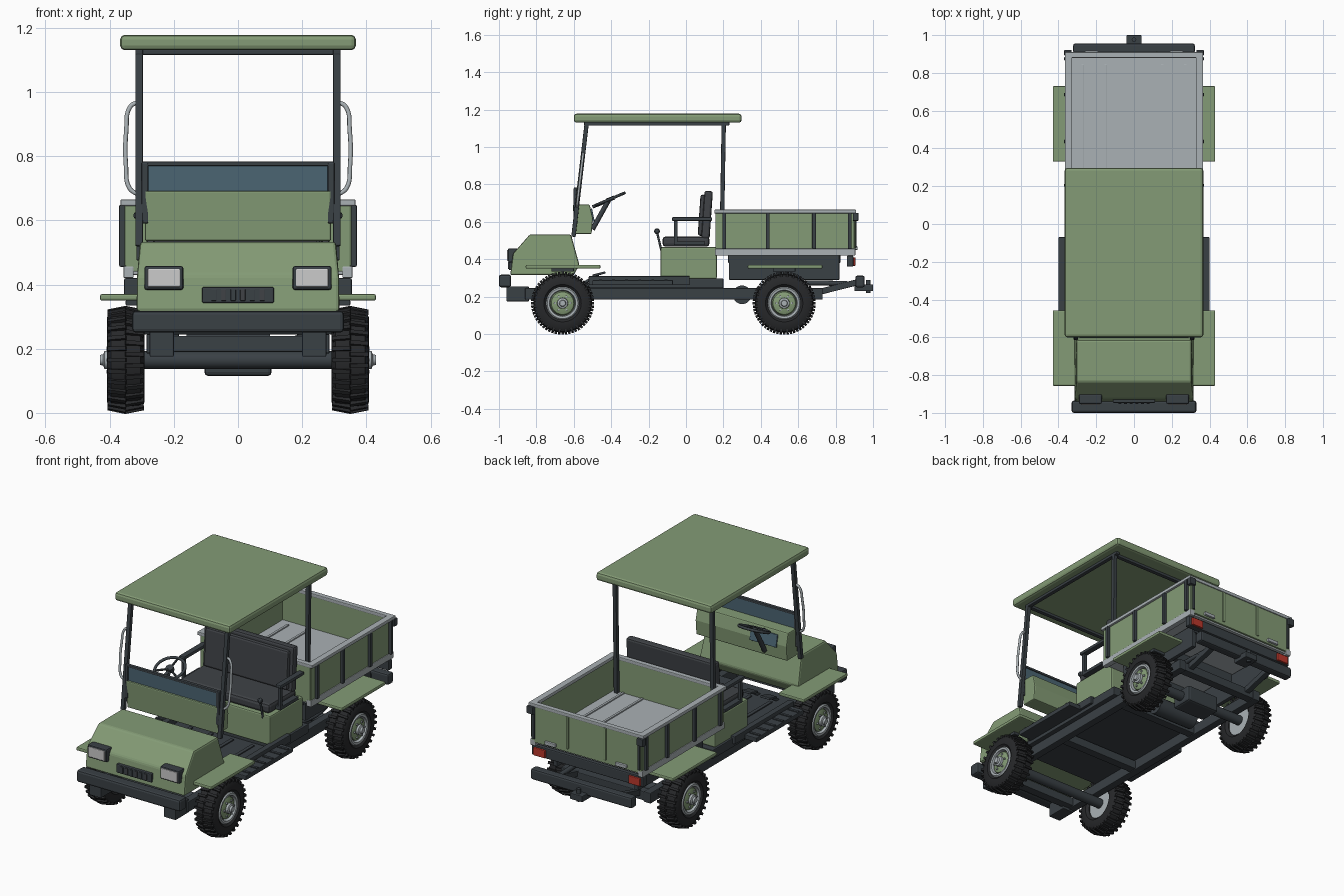
import bpy, bmesh, math
from mathutils import Vector, Matrix

if "Cube" in bpy.data.objects:
    bpy.data.objects.remove(bpy.data.objects["Cube"])

def mat(name, c):
    m = bpy.data.materials.new(name)
    m.diffuse_color = (*c, 1)
    m.use_nodes = True
    m.node_tree.nodes["Principled BSDF"].inputs["Base Color"].default_value = m.diffuse_color
    return m

GREEN = mat("green_paint", (0.23, 0.33, 0.18))
DARK = mat("dark_metal", (0.042, 0.052, 0.06))
PAD = mat("seat_vinyl", (0.05, 0.055, 0.062))
TYRE = mat("rubber", (0.02, 0.021, 0.023))
STEEL = mat("steel", (0.40, 0.44, 0.46))
GLASS = mat("blue_glass", (0.07, 0.13, 0.17))
LENS = mat("lens", (0.65, 0.66, 0.64))
RED = mat("red_lens", (0.5, 0.04, 0.025))

def finish(name, bm, m, bevel=0.0, smooth=False):
    bmesh.ops.recalc_face_normals(bm, faces=bm.faces)
    me = bpy.data.meshes.new(name)
    bm.to_mesh(me)
    bm.free()
    ob = bpy.data.objects.new(name, me)
    bpy.context.collection.objects.link(ob)
    me.materials.append(m)
    if bevel:
        b = ob.modifiers.new("bevel", "BEVEL")
        b.width, b.segments, b.limit_method = bevel, 2, "ANGLE"
    if smooth:
        bpy.ops.object.select_all(action="DESELECT")
        ob.select_set(True)
        bpy.context.view_layer.objects.active = ob
        bpy.ops.object.shade_smooth_by_angle(angle=math.radians(35))
    return ob

def box(name, x, y, z, m, bevel=0.004, rot=0):
    """Box from (min, max) ranges, optionally tilted about x."""
    bm = bmesh.new()
    bmesh.ops.create_cube(bm, size=1)
    c = Vector((sum(x) / 2, sum(y) / 2, sum(z) / 2))
    M = (Matrix.Translation(c) @ Matrix.Rotation(rot, 4, "X")
         @ Matrix.Diagonal((abs(x[1] - x[0]), y[1] - y[0], z[1] - z[0], 1)))
    bm.transform(M)
    return finish(name, bm, m, bevel)

def pair(name, x, y, z, m, bevel=0.004, rot=0):
    for s, side in ((-1, "left"), (1, "right")):
        box(f"{name}_{side}", (s * x[0], s * x[1]), y, z, m, bevel, rot)

def prism(name, prof, hw, m, bevel=0.006, x=0, top_scale=1):
    """Extrude a (y, z) profile across x; upper points can be narrower."""
    bm = bmesh.new()
    zm = max(p[1] for p in prof)
    rows = [[bm.verts.new((x + s * hw * (top_scale if z > zm - 0.03 else 1), y, z)) for y, z in prof] for s in (-1, 1)]
    for r in rows:
        bm.faces.new(r)
    n = len(prof)
    for i in range(n):
        j = (i + 1) % n
        bm.faces.new((rows[0][i], rows[0][j], rows[1][j], rows[1][i]))
    return finish(name, bm, m, bevel)

def rod(name, p, q, r, m, n=16, square=False):
    """Straight round or square bar between two points."""
    p, q = Vector(p), Vector(q)
    d = q - p
    bm = bmesh.new()
    if square:
        bmesh.ops.create_cube(bm, size=1)
        bm.transform(Matrix.Diagonal((2 * r, 2 * r, d.length, 1)))
    else:
        bmesh.ops.create_cone(bm, segments=n, radius1=r, radius2=r, depth=d.length, cap_ends=True)
    up = Vector((0, 0, 1)).rotation_difference(d).to_matrix().to_4x4()
    bm.transform(Matrix.Translation((p + q) / 2) @ up)
    return finish(name, bm, m, 0.003 if square else 0, not square)

def tube(name, pts, r, m, cyclic=False):
    cu = bpy.data.curves.new(name, "CURVE")
    cu.dimensions, cu.bevel_depth, cu.bevel_resolution = "3D", r, 2
    cu.resolution_u, cu.use_fill_caps = 5, True
    sp = cu.splines.new("BEZIER")
    sp.bezier_points.add(len(pts) - 1)
    for b, p in zip(sp.bezier_points, pts):
        b.co, b.handle_left_type, b.handle_right_type = p, "AUTO", "AUTO"
    sp.use_cyclic_u = cyclic
    cu.materials.append(m)
    ob = bpy.data.objects.new(name, cu)
    bpy.context.collection.objects.link(ob)

def lathe(name, prof, loc, s, m, n=40):
    """Revolve (x, radius) profile about the x axis; s flips the side."""
    bm = bmesh.new()
    vs = [bm.verts.new((s * x, 0, r)) for x, r in prof]
    es = [bm.edges.new(e) for e in zip(vs, vs[1:])]
    bmesh.ops.spin(bm, geom=vs + es, cent=(0, 0, 0), axis=(1, 0, 0), angle=2 * math.pi, steps=n)
    bmesh.ops.remove_doubles(bm, verts=bm.verts, dist=1e-5)
    bm.transform(Matrix.Translation(loc))
    return finish(name, bm, m, 0, True)

# Wheels
for wy, end in ((-0.66, "front"), (0.525, "rear")):
    for s, side in ((-1, "left"), (1, "right")):
        loc, tag = Vector((s * 0.35, wy, 0.165)), f"{end}_{side}"
        lathe("tyre_" + tag, [(-.045, .085), (-.058, .10), (-.058, .132), (-.046, .152), (0, .157), (.046, .152), (.058, .132), (.058, .10), (.045, .085), (-.045, .085)], loc, s, TYRE)
        lathe("rim_" + tag, [(-.04, 0), (-.04, .088), (.05, .088), (.056, .082), (.054, .070), (.03, .066), (.03, 0)], loc, s, STEEL)
        lathe("wheel_disc_" + tag, [(.03, .066), (.046, .06), (.054, .04), (.054, 0)], loc, s, GREEN)
        lathe("hub_" + tag, [(.05, .03), (.066, .028), (.07, .018), (.08, .015), (.08, 0)], loc, s, STEEL, 20)
        bm = bmesh.new()
        for i in range(56):                       # staggered tread lugs
            k = 1 if i % 2 else -1
            M = (Matrix.Translation(loc) @ Matrix.Rotation(i * math.tau / 56, 4, "X") @ Matrix.Translation((k * .027, 0, .154))
                 @ Matrix.Rotation(k * .2, 4, "Y") @ Matrix.Diagonal((.058, .013, .018, 1)))
            bmesh.ops.create_cube(bm, size=1, matrix=M)
        finish("tread_" + tag, bm, TYRE)
        for i in range(6):
            a = i * math.tau / 6
            p = loc + Vector((s * .045, .042 * math.cos(a), .042 * math.sin(a)))
            rod(f"wheel_bolt_{tag}_{i}", p, p + Vector((s * .015, 0, 0)), .006, STEEL, 6)
    rod(f"{end}_axle", (-.31, wy, .165), (.31, wy, .165), .028, DARK)

# Chassis
pair("frame_rail", (.24, .285), (-.86, .73), (.185, .245), DARK)
box("floor_pan", (-.31, .31), (-.62, .2), (.245, .275), DARK)
for i, y in enumerate((-.83, -.3, .2, .7)):
    box(f"cross_member_{i}", (-.26, .26), (y - .025, y + .025), (.19, .24), DARK)
box("differential", (-.105, .105), (.46, .59), (.115, .21), DARK, .012)
rod("muffler", (-.16, .30, .21), (.10, .30, .21), .05, DARK, 20)
tube("exhaust_pipe", [(.10, .30, .21), (.19, .36, .23), (.2, .6, .27), (.2, .86, .27)], .014, DARK)
pair("side_sill", (.29, .325), (-.52, .02), (.265, .31), DARK)
pair("side_step", (.31, .40), (-.50, -.07), (.262, .288), DARK)
for i in range(6):
    pair(f"step_ridge_{i}", (.33, .395), (-.465 + i * .07, -.45 + i * .07), (.286, .293), DARK, 0)
for i, x in enumerate((-.2, -.07, .06, .19)):
    box(f"floor_rib_{i}", (x, x + .02), (-.5, -.15), (.273, .281), DARK, 0)
for i, x in enumerate((-.2, -.08)):
    box(f"pedal_{i}", (x - .03, x + .03), (-.50, -.43), (.315, .327), DARK, .003, .25)
    rod(f"pedal_arm_{i}", (x, -.47, .318), (x, -.55, .27), .008, DARK)

# Nose
prism("hood", [(-.94, .315), (-.925, .43), (-.835, .533), (-.615, .533), (-.57, .37), (-.60, .315)], .316, GREEN, .01, 0, .965)
box("front_bumper", (-.33, .33), (-1.0, -.935), (.25, .318), DARK, .012)
pair("bumper_bracket", (.2, .275), (-.96, -.84), (.175, .255), DARK)
pair("headlight_housing", (.17, .292), (-.952, -.90), (.383, .458), DARK, .008)
pair("headlight_lens", (.18, .282), (-.958, -.94), (.392, .449), LENS, .004)
box("grille", (-.112, .112), (-.947, -.91), (.342, .392), DARK, .005)
for i in range(6):
    box(f"grille_slat_{i}", (-.083 + i * .03, -.067 + i * .03), (-.952, -.94), (.349, .385), PAD if i % 2 else DARK, .002)
pair("front_fender", (.27, .43), (-.857, -.457), (.35, .37), GREEN, .006)
pair("rear_fender", (.26, .43), (.33, .73), (.35, .37), GREEN, .006)
for y in (-.66, .525):
    pair(f"fender_stay_{'front' if y < 0 else 'rear'}", (.27, .35), (y - .06, y + .06), (.334, .352), DARK)

# Dashboard, windscreen and steering
prism("dashboard", [(-.605, .692), (-.515, .692), (-.498, .62), (-.505, .535), (-.595, .535)], .29, GREEN)
box("instrument_panel", (-.23, -.06), (-.515, -.495), (.60, .67), GLASS, .003, .2)
box("windscreen", (-.28, .28), (-.595, -.585), (.685, .772), GLASS, .002)
box("windscreen_top_bar", (-.30, .30), (-.60, -.58), (.769, .783), DARK)
pair("windscreen_frame", (.28, .30), (-.602, -.58), (.59, .78), DARK)
rod("steering_column", (-.15, -.50, .56), (-.15, -.41, .722), .013, DARK)
rod("column_brace", (-.15, -.50, .68), (-.15, -.41, .715), .009, DARK)
R = Matrix.Translation((-.15, -.405, .722)) @ Matrix.Rotation(math.radians(23), 4, "X")
tube("steering_wheel", [R @ Vector((.082 * math.cos(i * math.tau / 12), .082 * math.sin(i * math.tau / 12), 0)) for i in range(12)], .008, DARK, True)
for i in range(3):
    a = math.pi / 2 + i * math.tau / 3
    rod(f"wheel_spoke_{i}", R @ Vector((0, 0, 0)), R @ Vector((.08 * math.cos(a), .08 * math.sin(a), 0)), .006, DARK, 8)
rod("steering_hub", R @ Vector((0, 0, -.012)), R @ Vector((0, 0, .01)), .022, DARK)

# Canopy
box("roof", (-.367, .367), (-.6, .297), (1.13, 1.178), GREEN, .014)
for s, side in ((-1, "left"), (1, "right")):
    X = s * .308
    rod(f"front_post_{side}", (X, -.602, .52), (X, -.53, 1.135), .0115, DARK, square=True)
    rod(f"rear_post_{side}", (X, .19, .44), (X, .202, 1.135), .0115, DARK, square=True)
    box(f"roof_rail_{side}", (X - .012, X + .012), (-.545, .232), (1.115, 1.133), DARK)
    tube(f"grab_handle_{side}", [(s * x, -.602 + (z - .52) * .117, z) for x, z in ((.312, .968), (.335, .955), (.348, .88), (.349, .77), (.338, .70), (.312, .68))], .007, STEEL)
for n, y in (("front", -.53), ("rear", .202)):
    box(f"roof_cross_bar_{n}", (-.31, .31), (y - .012, y + .012), (1.115, 1.133), DARK)

# Seat
box("seat_base", (-.30, .30), (-.135, .165), (.295, .465), GREEN, .008)
box("seat_plinth", (-.31, .31), (-.12, .20), (.26, .297), DARK)
box("seat_cushion", (-.285, .285), (-.125, .125), (.467, .522), PAD, .016)
box("seat_back", (-.285, .285), (.09, .135), (.51, .765), PAD, .012, -.07)
box("seat_back_pad", (-.265, .265), (.07, .105), (.525, .745), PAD, .012, -.07)
pair("armrest", (.29, .325), (-.075, .14), (.605, .625), DARK, .006)
pair("armrest_post", (.297, .317), (-.065, -.045), (.48, .61), DARK)
pair("armrest_bracket", (.275, .317), (-.065, .10), (.475, .495), DARK)
rod("lever", (.25, -.13, .44), (.25, -.155, .545), .006, DARK)
lathe("lever_knob", [(-.016, 0), (-.011, .011), (0, .016), (.011, .011), (.016, 0)], (.25, -.155, .55), 1, DARK, 12)

# Cargo bed
box("bed_floor", (-.345, .345), (.165, .895), (.43, .462), STEEL)
pair("bed_lower_rail", (.325, .357), (.155, .905), (.42, .457), STEEL)
pair("bed_side", (.335, .353), (.16, .90), (.455, .65), GREEN)
pair("bed_top_rail", (.328, .366), (.152, .908), (.645, .665), STEEL)
for n, y in (("front_wall", .157), ("tailgate", .885)):
    box(f"bed_{n}", (-.35, .35), (y, y + .02), (.44, .65), GREEN)
    box(f"bed_{n}_rail", (-.366, .366), (y - .005, y + .025), (.645, .665), STEEL)
for i, y in enumerate((.205, .437, .685, .875)):
    pair(f"bed_stake_{i}", (.345, .37), (y - .01, y + .01), (.455, .648), DARK)
for i, x in enumerate((-.272, -.15, .15, .272)):
    box(f"bed_rib_{i}", (x - .007, x + .007), (.18, .845), (.458, .469), STEEL, .002)
for x in (.12, .335):
    pair(f"tailgate_strap_{x}", (x - .008, x + .008), (.90, .912), (.46, .645), GREEN if x < .2 else DARK)
pair("tailgate_latch", (.33, .37), (.892, .922), (.605, .648), DARK)
pair("tailgate_hinge", (.19, .26), (.897, .918), (.45, .47), STEEL)
pair("bed_skirt", (.245, .27), (.23, .82), (.29, .425), DARK)
for i, y in enumerate((.24, .52, .81)):
    box(f"bed_bearer_{i}", (-.26, .26), (y - .015, y + .015), (.38, .432), DARK)

# Tail
box("light_bar", (-.355, .355), (.86, .895), (.36, .42), DARK, .006)
pair("tail_light", (.265, .34), (.888, .906), (.365, .41), RED)
for s, side in ((-1, "left"), (1, "right")):
    rod(f"rear_frame_arm_{side}", (s * .2, .70, .222), (s * .2, .92, .278), .016, DARK, square=True)
box("rear_bumper", (-.322, .322), (.905, .955), (.25, .312), DARK, .01)
box("hitch_bar", (-.04, .04), (.90, 1.0), (.23, .265), DARK)
rod("hitch_pin", (0, .975, .22), (0, .975, .29), .012, DARK)
